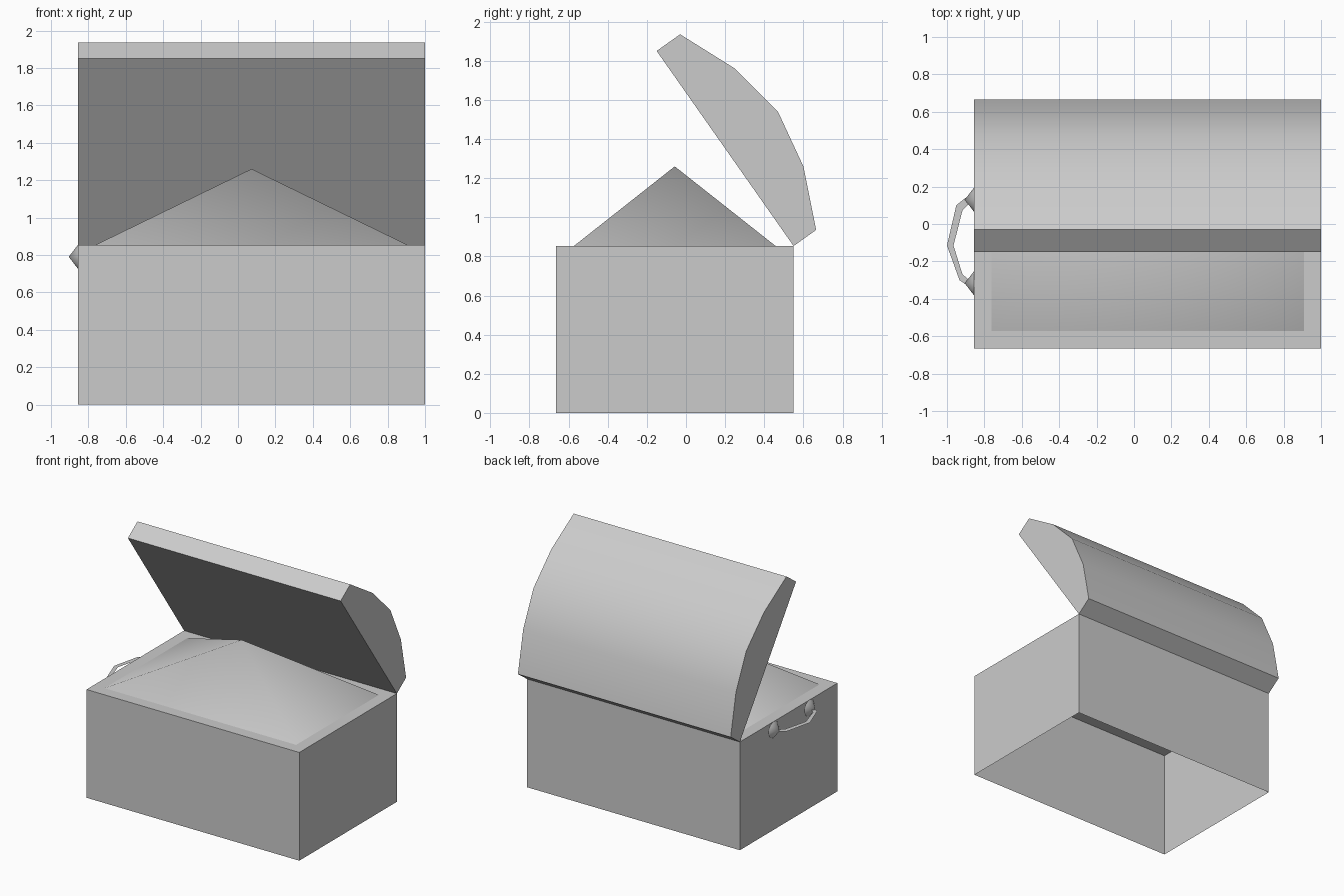
import bpy
import bmesh
from math import radians
from mathutils import Matrix, Vector

if "Cube" in bpy.data.objects:
    bpy.data.objects.remove(bpy.data.objects["Cube"], do_unlink=True)

LEFT_X, RIGHT_X = -0.855, 1.0
RIM_Z = 0.853

# One plain grey for the whole chest
grey = bpy.data.materials.new("light_grey")
grey.use_nodes = True
grey.diffuse_color = (0.6, 0.6, 0.6, 1)
grey.node_tree.nodes["Principled BSDF"].inputs["Base Color"].default_value = (0.6, 0.6, 0.6, 1)


def finish(bm, name):
    mesh = bpy.data.meshes.new(name)
    bm.to_mesh(mesh)
    bm.free()
    mesh.materials.append(grey)
    obj = bpy.data.objects.new(name, mesh)
    bpy.context.collection.objects.link(obj)
    return obj


def smooth(obj, angle):
    bpy.ops.object.select_all(action='DESELECT')
    obj.select_set(True)
    bpy.context.view_layer.objects.active = obj
    bpy.ops.object.shade_smooth_by_angle(angle=radians(angle))


# Chest body: open underneath, with a flat rim around a heaped top
bm = bmesh.new()
bmesh.ops.create_cube(bm, size=1)
for v in bm.verts:
    v.co.x = LEFT_X if v.co.x < 0 else RIGHT_X
    v.co.y = -0.665 if v.co.y < 0 else 0.55
    v.co.z = 0 if v.co.z < 0 else RIM_Z
bm.normal_update()
base = [f for f in bm.faces if f.normal.z < -0.5]
bmesh.ops.delete(bm, geom=base, context='FACES_ONLY')
top = [f for f in bm.faces if f.normal.z > 0.5]
bmesh.ops.inset_region(bm, faces=top, thickness=0.13)
heap = bmesh.ops.poke(bm, faces=top)
heap["verts"][0].co.z = 1.26
for f in heap["faces"]:
    f.smooth = True
finish(bm, "chest_body_with_heap")

# Open lid: side profile extruded across the chest width
profile = [(-0.15, 1.85), (-0.03, 1.935), (0.25, 1.76), (0.47, 1.54),
           (0.6, 1.26), (0.665, 0.935), (0.55, RIM_Z)]
bm = bmesh.new()
end = bm.faces.new([bm.verts.new((LEFT_X, y, z)) for y, z in profile])
side = bmesh.ops.extrude_face_region(bm, geom=[end], use_keep_orig=True)
bmesh.ops.translate(bm, vec=(RIGHT_X - LEFT_X, 0, 0),
                    verts=[g for g in side["geom"] if isinstance(g, bmesh.types.BMVert)])
bmesh.ops.recalc_face_normals(bm, faces=bm.faces)
smooth(finish(bm, "lid"), 40)

# Handle mounts: small cones pointing out of the side
HANDLE_Z = 0.79
for name, y in (("back_handle_mount", 0.13), ("front_handle_mount", -0.317)):
    bm = bmesh.new()
    place = Matrix.Translation((LEFT_X - 0.025, y, HANDLE_Z)) @ Matrix.Rotation(radians(-90), 4, 'Y')
    bmesh.ops.create_cone(bm, cap_ends=False, segments=8, radius1=0.065,
                          radius2=0, depth=0.05, matrix=place)
    bmesh.ops.remove_doubles(bm, verts=bm.verts, dist=0.0001)
    smooth(finish(bm, name), 80)

# Handle: thin flat band lying level between the mounts
outer = [(-0.9, 0.14), (-0.95, 0.1), (-1.0, -0.115), (-0.933, -0.3), (-0.89, -0.33)]
inner = [(-0.88, 0.11), (-0.917, 0.073), (-0.965, -0.115), (-0.917, -0.27), (-0.88, -0.3)]
bm = bmesh.new()
rows = [[bm.verts.new(Vector((x, y, HANDLE_Z))) for x, y in pts] for pts in (outer, inner)]
for i in range(len(outer) - 1):
    bm.faces.new((rows[0][i], rows[0][i + 1], rows[1][i + 1], rows[1][i]))
finish(bm, "handle")
